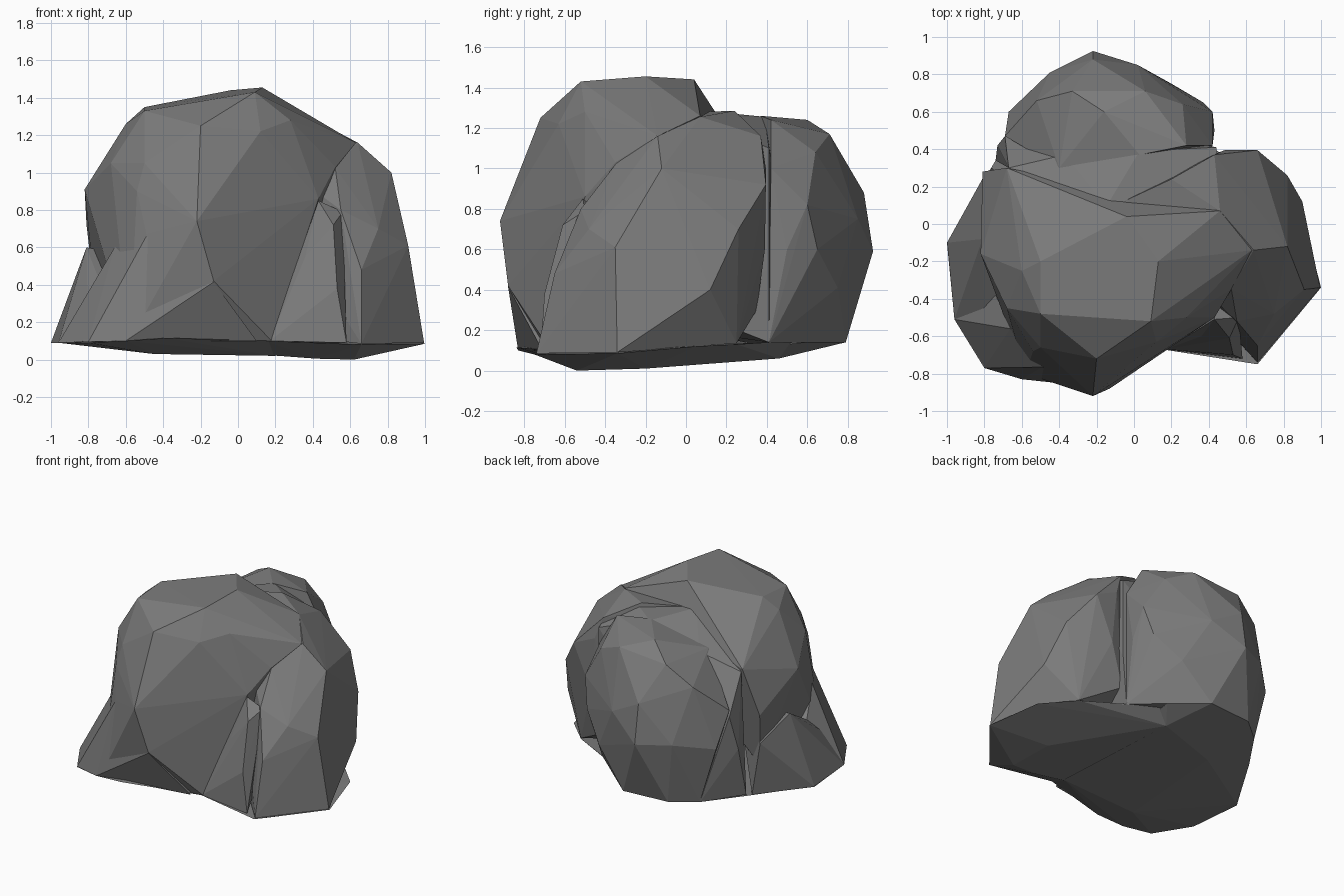
import bpy, bmesh

# Dark stone colour
stone = bpy.data.materials.new("stone")
stone.diffuse_color = (.2, .2, .2, 1)


def lobe(name, pts):
    """Faceted convex chunk of rock spanning a few corner points."""
    bm = bmesh.new()
    for p in pts:
        bm.verts.new(p)
    res = bmesh.ops.convex_hull(bm, input=bm.verts)
    junk = [g for g in res["geom_interior"] if isinstance(g, bmesh.types.BMVert)]
    bmesh.ops.delete(bm, geom=junk, context='VERTS')
    bmesh.ops.recalc_face_normals(bm, faces=bm.faces)
    me = bpy.data.meshes.new(name)
    bm.to_mesh(me)
    bm.free()
    me.materials.append(stone)
    ob = bpy.data.objects.new(name, me)
    bpy.context.collection.objects.link(ob)
    return ob


# Main mass: front face, left flank and raised top plate
boulder = lobe("boulder", [
    (-.22, -.92, .74), (-.13, -.88, .42), (.18, -.67, .1), (-.58, -.8, .1),
    (-.49, -.76, .67), (-.54, -.68, .9), (-.5, -.66, 1.05), (-.2, -.72, 1.25),
    (.12, -.63, 1.22), (.28, -.5, 1.28), (.43, -.5, .86), (.52, -.35, 1.03),
    (.63, -.14, 1.16), (.46, .07, 1.26), (-.68, -.45, 1.05), (-.6, -.25, 1.26),
    (-.5, -.48, 1.33), (-.5, -.2, 1.35), (.09, -.52, 1.43), (.13, -.2, 1.455),
    (-.04, .04, 1.44), (-.15, .1, 1.29), (-.82, -.16, .91), (-.81, .28, .72),
    (-.68, .3, 1.04), (-.76, .2, .3)])

# Rounded lobe at the back
back = lobe("back_lobe", [
    (-.22, .925, .59), (-.22, .88, .88), (.02, .85, .75), (-.45, .81, .6),
    (-.67, .6, .55), (-.69, .47, .8), (-.52, .66, 1.0), (-.33, .71, 1.14),
    (-.16, .6, 1.24), (.06, .71, 1.17), (.26, .64, 1.08), (.42, .6, .82),
    (.37, .65, .6), (.43, .5, .6), (.42, .42, 1.0), (.28, .42, 1.24),
    (.03, .37, 1.26), (-.4, .3, 1.13), (.2, .75, .41), (.41, .41, .14),
    (-.03, .79, .14), (-.38, .76, .14), (-.55, .62, .13)])

# Saddle joining the back lobe to the main mass
saddle = lobe("saddle", [
    (-.15, .09, 1.285), (.46, .06, 1.255), (.44, .41, 1.1), (.03, .39, 1.255),
    (-.37, .37, 1.12), (-.67, .3, 1.02), (-.69, .47, .75), (-.73, .42, .5),
    (-.74, .34, .13), (-.55, .62, .13), (.41, .41, .14), (.44, .41, .5),
    (0, 0, .2), (0, 0, 1.2), (.4, 0, .3)])

# Shoulder and right lobe
right = lobe("right_lobe", [
    (.995, -.34, .09), (.66, -.74, .085), (.66, -.65, .48), (.91, -.35, .61),
    (.75, -.48, .7), (.52, -.345, 1.025), (.9, .12, .4), (.82, -.12, 1.0),
    (.82, .26, .7), (.66, .395, .92), (.485, .395, 1.0), (.64, -.14, 1.16),
    (.55, -.52, .8), (.46, .07, 1.255), (.43, .37, 1.16), (.2, .24, 1.285),
    (-.1, .1, 1.28), (.52, .39, .6), (.7, .25, .135), (.53, -.6, .1),
    (.4, .35, .3), (0, .2, .3)])

# Rubble in the crevice between front face and right lobe
crevice = lobe("crevice_fill", [
    (.17, -.67, .1), (.42, -.66, .09), (.58, -.72, .09), (.53, -.7, .38),
    (.36, -.6, .55), (.43, -.51, .85), (.56, -.5, .79), (.51, -.61, .72),
    (.4, -.1, .5), (.3, -.2, .1)])

# Spreading foot at the front left: flank spur and front spur
foot = lobe("left_foot", [
    (-1, -.1, .09), (-.96, -.51, .09), (-.81, -.08, .6), (-.8, .26, .5),
    (-.74, -.38, .42), (-.8, -.77, .1), (-.76, .3, .12), (-.4, -.3, .1),
    (-.3, -.2, .5)])
heel = lobe("front_foot", [
    (-.96, -.51, .09), (-.8, -.77, .095), (-.6, -.83, .1), (-.49, -.765, .66),
    (-.66, -.56, .6), (-.74, -.38, .42), (-.13, -.88, .415), (.1, -.71, .1),
    (-.3, -.3, .5)])

# Shallow underside in two halves, following the bent outline
base_left = lobe("underside_left", [
    (-1, -.1, .095), (-.96, -.51, .09), (-.8, -.77, .09), (-.6, -.83, .1),
    (-.38, -.84, .115), (.18, -.67, .1), (.2, .59, .14), (-.03, .79, .14),
    (-.38, .76, .14), (-.55, .62, .13), (-.74, .34, .12), (-.45, -.55, .03),
    (.2, -.5, .02), (-.4, .3, .05), (.1, .46, .06)])
base_right = lobe("underside_right", [
    (.15, -.67, .1), (.42, -.66, .09), (.66, -.75, .08), (1, -.34, .085),
    (.9, .05, .12), (.7, .25, .13), (.41, .41, .14), (.15, .55, .14),
    (.15, -.5, .025), (.42, -.54, .005), (.62, -.54, 0), (.6, -.2, .01),
    (.1, .46, .06)])

# Fuse all chunks into one rock
bpy.context.view_layer.objects.active = boulder
for part in (back, saddle, right, crevice, foot, heel, base_left, base_right):
    mod = boulder.modifiers.new("fuse", 'BOOLEAN')
    mod.operation = 'UNION'
    mod.solver = 'EXACT'
    mod.object = part
    bpy.ops.object.modifier_apply(modifier=mod.name)
    bpy.data.objects.remove(part)
